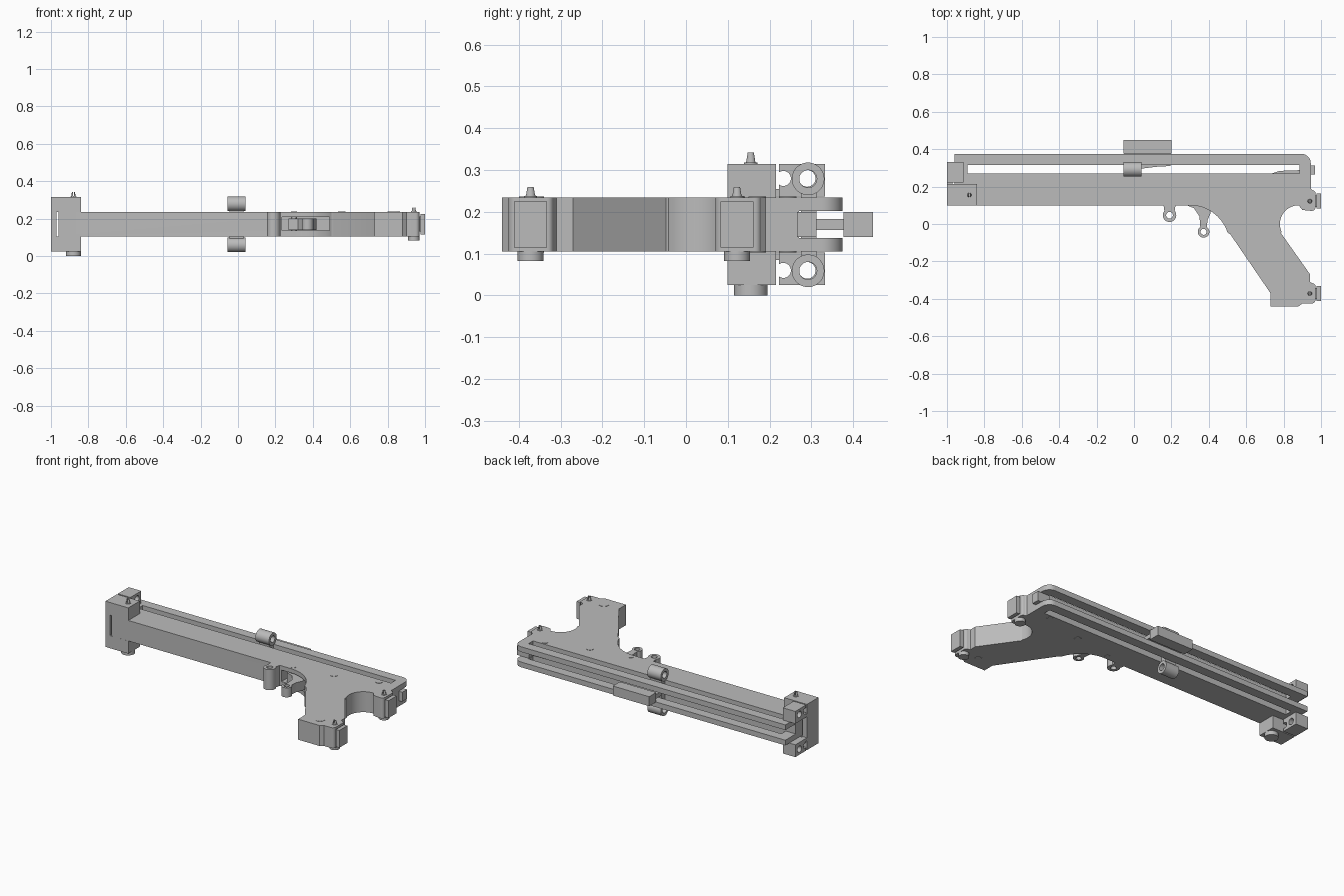
import bpy, bmesh, math
from mathutils import Vector, Matrix

if "Cube" in bpy.data.objects:
    bpy.data.objects.remove(bpy.data.objects["Cube"])

grey = bpy.data.materials.new("mid grey")
grey.diffuse_color = (0.5, 0.5, 0.5, 1)
grey.use_nodes = True
grey.node_tree.nodes["Principled BSDF"].inputs["Base Color"].default_value = grey.diffuse_color


def finish(name, bm):
    bmesh.ops.recalc_face_normals(bm, faces=bm.faces)
    mesh = bpy.data.meshes.new(name)
    bm.to_mesh(mesh)
    bm.free()
    ob = bpy.data.objects.new(name, mesh)
    mesh.materials.append(grey)
    bpy.context.collection.objects.link(ob)
    return ob


def prism(name, pts, z0, z1):
    bm = bmesh.new()
    face = bm.faces.new([bm.verts.new((x, y, z0)) for x, y in pts])
    top = bmesh.ops.extrude_face_region(bm, geom=[face])["geom"]
    verts = [v for v in top if isinstance(v, bmesh.types.BMVert)]
    bmesh.ops.translate(bm, verts=verts, vec=(0, 0, z1 - z0))
    return finish(name, bm)


def box(name, x0, x1, y0, y1, z0, z1):
    return prism(name, [(x0, y0), (x1, y0), (x1, y1), (x0, y1)], z0, z1)


def rod(name, start, end, r0, r1=None, n=32):
    a, b = Vector(start), Vector(end)
    bm = bmesh.new()
    turn = (b - a).to_track_quat('Z', 'Y').to_matrix().to_4x4()
    bmesh.ops.create_cone(bm, cap_ends=True, segments=n, radius1=r0,
                          radius2=r0 if r1 is None else r1, depth=(b - a).length,
                          matrix=Matrix.Translation((a + b) / 2) @ turn)
    return finish(name, bm)


def boolean(ob, others, op='DIFFERENCE'):
    bpy.context.view_layer.objects.active = ob
    for other in others:
        mod = ob.modifiers.new("bool", 'BOOLEAN')
        mod.operation, mod.object, mod.solver = op, other, 'EXACT'
        bpy.ops.object.modifier_apply(modifier=mod.name)
        bpy.data.objects.remove(other)


def arc(cx, cy, r, a0, a1, n=10):
    return [(cx + r * math.cos(math.radians(a0 + (a1 - a0) * i / n)),
             cy + r * math.sin(math.radians(a0 + (a1 - a0) * i / n))) for i in range(n + 1)]


Z0, Z1, ZM = 0.105, 0.235, 0.17


def both(z):
    """Heights mirrored about the middle plane."""
    return sorted(z), sorted(2 * ZM - v for v in z)


# Main frame: side profile with grip, lugs and rounded rear
outline = [(-0.96, 0.10), (0.30, 0.10)]
outline += arc(0.30, -0.11, 0.21, 84, 18, 12)
outline += [(0.515, -0.055), (0.73, -0.37), (0.73, -0.44), (0.88, -0.44), (0.90, -0.425)]
outline += arc(0.95, -0.405, 0.02, -90, 0, 5) + arc(0.955, -0.332, 0.015, 0, 90, 5)
outline += [(0.942, -0.31), (0.942, -0.27), (0.785, -0.048)]
outline += arc(0.88, 0.0, 0.10, 205, 90, 16)
outline += [(0.90, 0.075)]
outline += arc(0.95, 0.09, 0.02, -90, 0, 5) + arc(0.955, 0.165, 0.015, 0, 90, 5)
outline += [(0.945, 0.19)] + arc(0.895, 0.325, 0.05, 0, 90, 10) + [(-0.96, 0.375)]
frame = prism("frame", outline, Z0, Z1)
boolean(frame, [
    box("slot", -0.89, 0.885, 0.27, 0.315, 0, 0.4),
    box("channel", -1.1, 1.1, 0.2705, 0.5, 0.138, 0.202),
    box("trigger_slot", 0.235, 0.505, -0.02, 0.19, 0.135, 0.208),
])

# Flush pins on both sides of the frame
for x, y, r in [(0.555, 0.17, 0.021), (0.82, 0.243, 0.021), (0.30, 0.125, 0.016), (0.835, -0.37, 0.03)]:
    rod("cross_pin", (x, y, Z0 - 0.002), (x, y, Z1 + 0.002), r)


# Finger loops under the frame
def loop(name, x, y, r, hole, stem, z0, z1):
    ob = rod(name, (x, y, z0), (x, y, z1), r)
    boolean(ob, [prism("stem", stem, z0, z1)], 'UNION')
    boolean(ob, [rod("hole", (x, y, 0), (x, y, 0.4), hole)])


loop("front_loop", 0.19, 0.047, 0.036, 0.018,
     [(0.164, 0.06), (0.216, 0.06), (0.222, 0.101), (0.158, 0.101)], Z0, Z1)
loop("trigger", 0.372, -0.042, 0.031, 0.016,
     [(0.355, -0.022), (0.389, -0.022), (0.393, 0.02), (0.41, 0.06), (0.42, 0.15),
      (0.27, 0.15), (0.27, 0.105), (0.32, 0.085), (0.35, 0.04)], 0.14, 0.20)

# End bracket wrapping the front of the frame
bracket = box("end_bracket", -1.0, -0.84, 0.0995, 0.215, 0.025, 0.315)
boolean(bracket, [box("pocket", -0.97, -0.8, 0.05, 0.3, Z0, Z1)])

# Clip arms with a slit round socket and a second bore
for z0, z1 in both((0.025, 0.103)):
    arm = box("clip_arm", -1.0, -0.912, 0.21, 0.332, z0, z1)
    zc = 0.06 if z0 < ZM else 0.28
    low = z0 < ZM
    cuts = [rod("socket", (-1.1, 0.233, zc), (-0.8, 0.233, zc), 0.018),
            rod("bore", (-1.1, 0.29, zc), (-0.8, 0.29, zc), 0.02)]
    for lo, hi in [(z0 - 0.1, zc), (zc, z1 + 0.1)]:
        cuts.append(box("slit", -1.1, -0.8, 0.214, 0.223, lo, hi))
    boolean(arm, cuts)
    # Thin bridge holding the arm to the bracket wall
    box("arm_bridge", -1.0, -0.97, 0.205, 0.26, *((z1 - 0.018, z1) if low else (z0, z0 + 0.018)))

# Bolts: wide head below, tapered split tip above
for x, y, r, head, tip in [(-0.88, 0.155, 0.04, (0.0, 0.026), (0.31, 0.342)),
                           (0.94, 0.122, 0.031, (0.083, 0.106), (0.23, 0.26)),
                           (0.94, -0.372, 0.031, (0.083, 0.106), (0.23, 0.26))]:
    rod("bolt_head", (x, y, head[0]), (x, y, head[1]), r)
    rod("bolt_collar", (x, y, tip[0]), (x, y, tip[0] + 0.008), 0.016)
    pin = rod("bolt_tip", (x, y, tip[0]), (x, y, tip[1]), 0.013, 0.008, 16)
    boolean(pin, [box("split", x - 0.003, x + 0.003, y - 0.05, y + 0.05, tip[0] + 0.01, 0.5)])

# Rear pads on the two lugs
for y in (0.122, -0.372):
    box("rear_pad", 0.976, 1.0, y - 0.04, y + 0.04, 0.115, 0.225)
    box("pad_stem", 0.95, 0.98, y - 0.03, y + 0.03, 0.13, 0.21)

# Slider: grip block, web in the channel, and rollers either side
box("slider_block", -0.055, 0.2, 0.377, 0.448, 0.14, 0.2)
box("slider_web", -0.05, 0.195, 0.31, 0.38, 0.157, 0.183)
box("slider_core", -0.045, 0.03, 0.275, 0.312, 0.09, 0.25)
prism("slider_wedge", [(0.03, 0.295), (0.12, 0.306), (0.195, 0.31), (0.195, 0.318), (0.03, 0.318)], 0.157, 0.183)
for z in (0.059, 0.279):
    roller = rod("roller", (-0.055, 0.292, z), (0.04, 0.292, z), 0.039, n=48)
    boolean(roller, [rod("bore", (-0.1, 0.292, z), (0.1, 0.292, z), 0.021)])
    inner = 0.09 if z < ZM else 0.25
core = bpy.data.objects["slider_core"]
boolean(core, [rod("bore", (-0.1, 0.292, z), (0.1, 0.292, z), 0.038) for z in (0.059, 0.279)])

# Rear latch in the channel
box("latch", 0.885, 0.968, 0.265, 0.312, 0.14, 0.2)
prism("latch_rod", [(0.72, 0.265), (0.89, 0.265), (0.89, 0.288), (0.78, 0.284)], 0.15, 0.19)

for ob in bpy.data.objects:
    bpy.ops.object.select_all(action='DESELECT')
    ob.select_set(True)
    bpy.context.view_layer.objects.active = ob
    bpy.ops.object.shade_smooth_by_angle(angle=math.radians(30))
